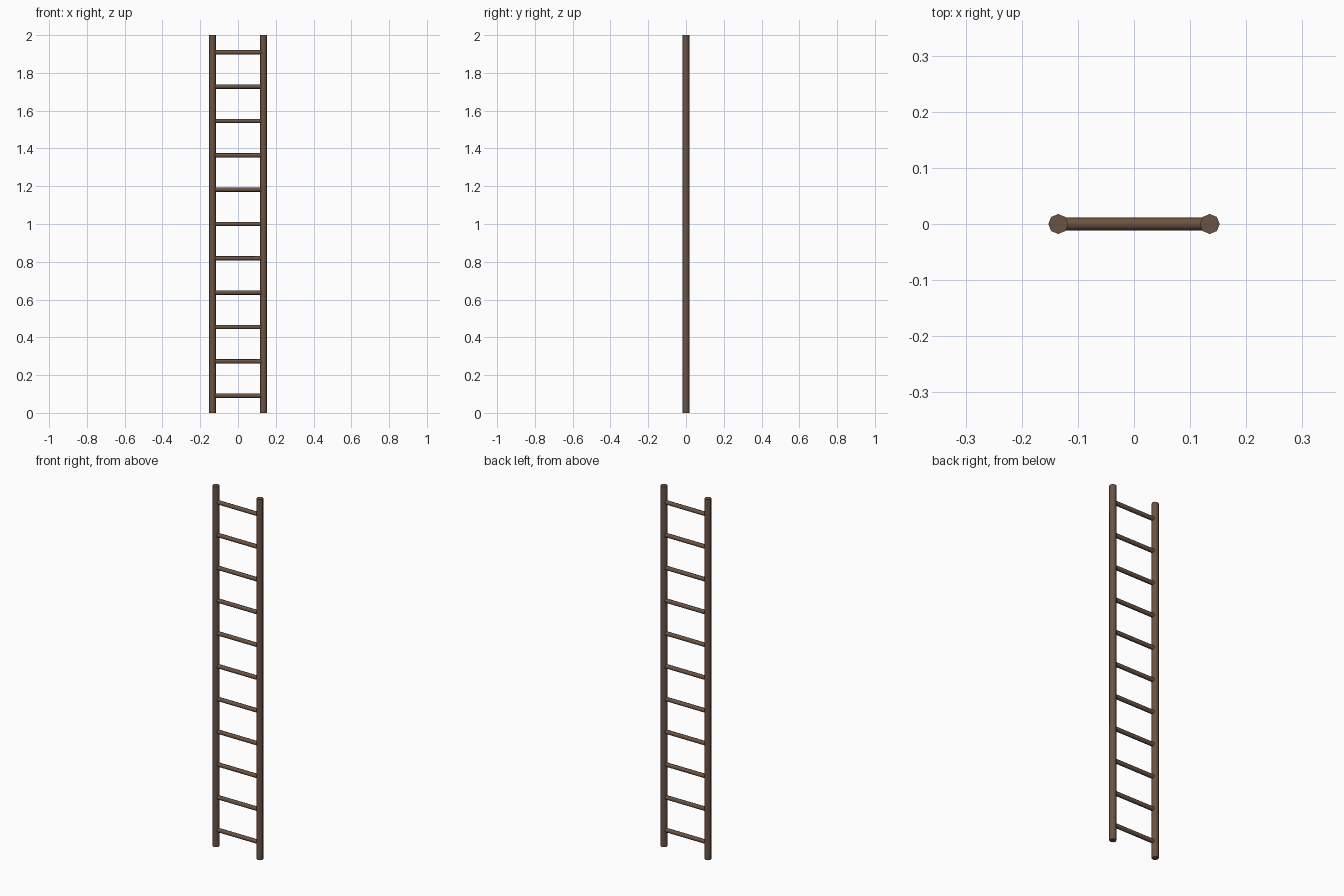
import bpy, math
from mathutils import Matrix

if "Cube" in bpy.data.objects:
    bpy.data.objects.remove(bpy.data.objects["Cube"])

HEIGHT = 2.0
RUNGS = 11
RAIL_X = 0.135

wood = bpy.data.materials.new("brown_wood")
wood.diffuse_color = (0.147, 0.088, 0.056, 1)
wood.use_nodes = True
wood.node_tree.nodes["Principled BSDF"].inputs["Base Color"].default_value = wood.diffuse_color


def pole(name, radius, length, loc, rot=(0, 0, 0)):
    """Eight-sided pole, smooth round the side with sharp ends."""
    bpy.ops.mesh.primitive_cylinder_add(vertices=8, radius=radius, depth=length,
                                        location=loc, rotation=rot)
    ob = bpy.context.object
    ob.name = name
    ob.data.materials.append(wood)
    bpy.ops.object.shade_smooth_by_angle(angle=math.radians(60))
    return ob


# Side rails
for side, x in (("left", -RAIL_X), ("right", RAIL_X)):
    pole(f"{side}_rail", 0.0178, HEIGHT, (x, 0, HEIGHT / 2))

# Rungs, evenly spaced and set into the rails
for i in range(RUNGS):
    z = (i + 0.5) * HEIGHT / RUNGS
    pole(f"rung_{i + 1}", 0.0117, 2 * RAIL_X, (0, 0, z), (0, math.pi / 2, 0))
